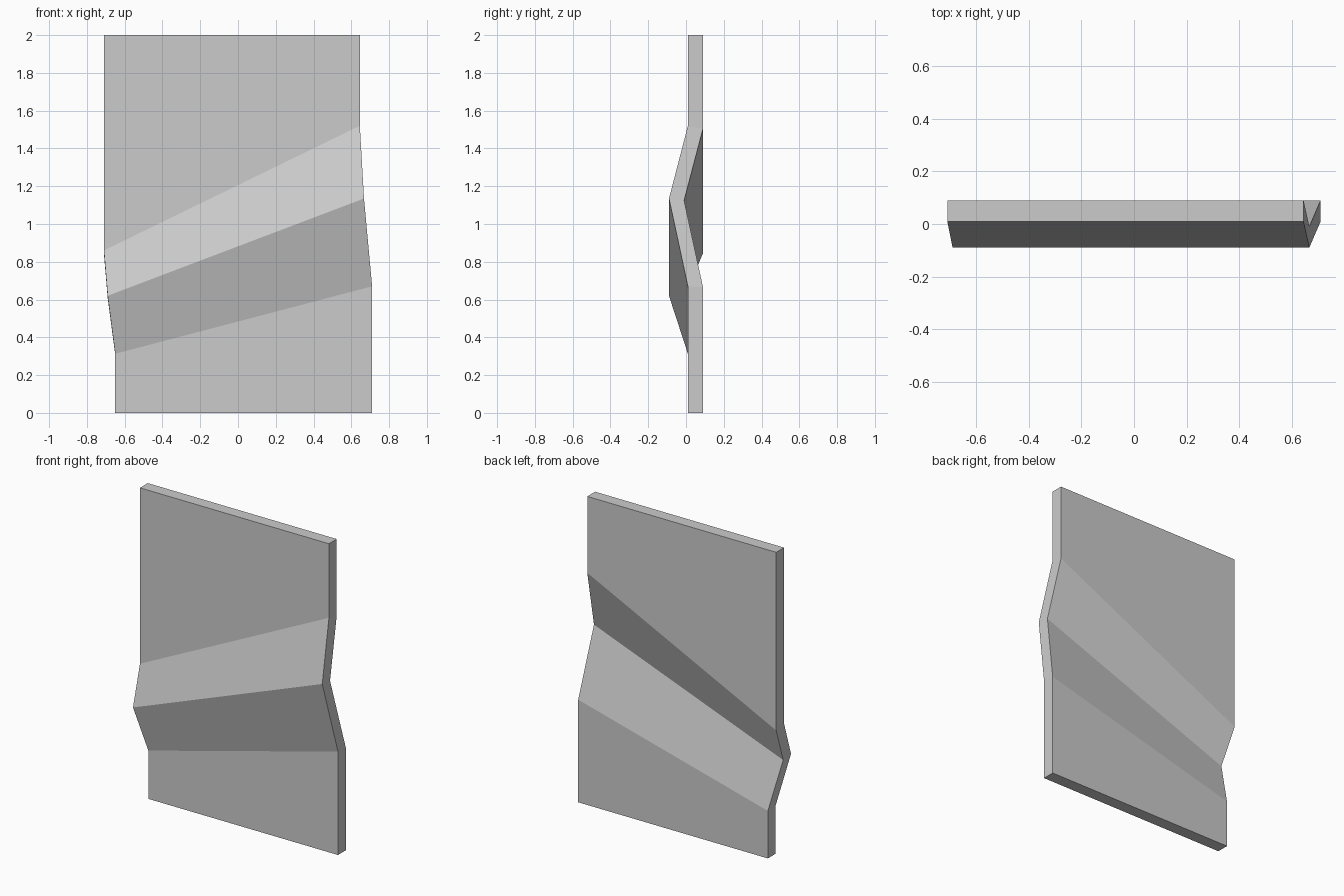
import bpy
import bmesh

cube = bpy.data.objects.get("Cube")
if cube:
    bpy.data.objects.remove(cube, do_unlink=True)

# Plain grey finish
grey = bpy.data.materials.new("plain_grey")
grey.use_nodes = True
colour = (0.6, 0.6, 0.6, 1)
grey.diffuse_color = colour
grey.node_tree.nodes["Principled BSDF"].inputs["Base Color"].default_value = colour

# Fold lines from top to bottom: left x, left z, right x, right z, front y, back z drop
FOLDS = [
    (-0.71, 2.00, 0.645, 2.00, 0.01, 0.0),
    (-0.71, 0.86, 0.645, 1.52, 0.01, 0.015),
    (-0.69, 0.62, 0.667, 1.135, -0.09, 0.01),
    (-0.65, 0.313, 0.71, 0.67, 0.01, 0.005),
    (-0.65, 0.00, 0.71, 0.00, 0.01, 0.0),
]
THICKNESS = 0.08

# Folded panel: a ring of four corners at each fold, joined into a solid
bm = bmesh.new()
rings = []
for xl, zl, xr, zr, y, drop in FOLDS:
    back = y + THICKNESS
    corners = [(xl, y, zl), (xr, y, zr), (xr, back, zr - drop), (xl, back, zl - drop)]
    rings.append([bm.verts.new(c) for c in corners])
for upper, lower in zip(rings, rings[1:]):
    for i in range(4):
        j = (i + 1) % 4
        bm.faces.new((upper[i], lower[i], lower[j], upper[j]))
bm.faces.new(rings[0])
bm.faces.new(reversed(rings[-1]))
bmesh.ops.recalc_face_normals(bm, faces=bm.faces)

mesh = bpy.data.meshes.new("folded_panel")
bm.to_mesh(mesh)
bm.free()
mesh.materials.append(grey)
panel = bpy.data.objects.new("folded_panel", mesh)
bpy.context.collection.objects.link(panel)
